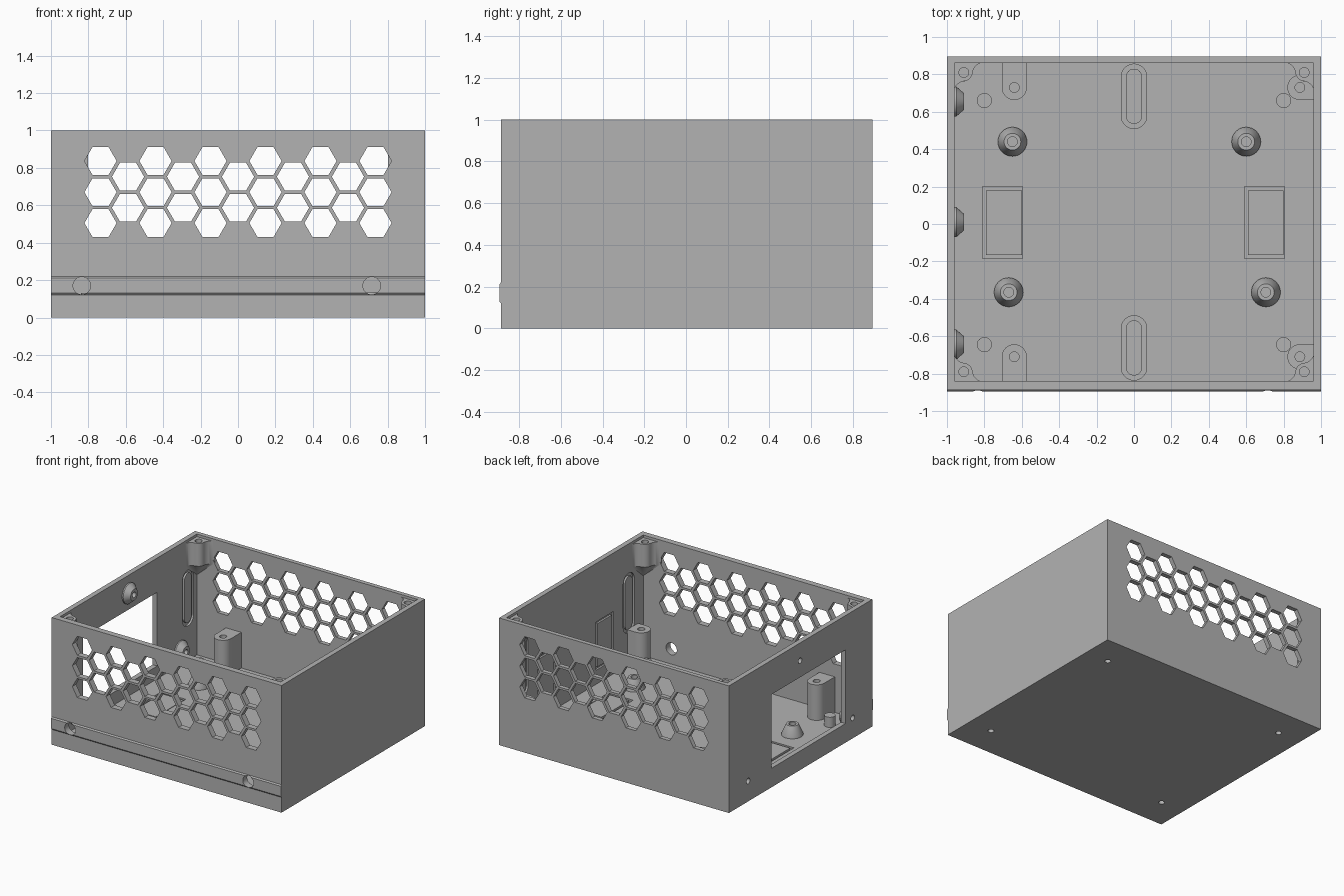
import bpy, bmesh, math
from mathutils import Matrix, Vector

if "Cube" in bpy.data.objects:
    bpy.data.objects.remove(bpy.data.objects["Cube"])

GREY = bpy.data.materials.new("plain grey")
GREY.use_nodes = True
GREY.diffuse_color = (0.45, 0.45, 0.45, 1)
GREY.node_tree.nodes["Principled BSDF"].inputs["Base Color"].default_value = (0.45, 0.45, 0.45, 1)

# Main dimensions
FRONT, BACK = -0.887, 0.895
IN_X, IN_FRONT, IN_BACK, FLOOR = 0.96, -0.84, 0.86, 0.05


def arc(cx, cy, r, a0, a1, n=16):
    """Points on an arc, angles in degrees."""
    return [(cx + r * math.cos(math.radians(a0 + (a1 - a0) * i / n)),
             cy + r * math.sin(math.radians(a0 + (a1 - a0) * i / n))) for i in range(n + 1)]


def circle(cx, cy, r, n=32):
    return arc(cx, cy, r, 0, 360, n)[:-1]


def rect(x0, x1, y0, y1):
    return [(x0, y0), (x1, y0), (x1, y1), (x0, y1)]


def stadium(cx, lo, hi, r):
    return arc(cx, hi - r, r, 0, 180) + arc(cx, lo + r, r, 180, 360)


def prism(bm, pts, axis, lo, hi):
    """Extrude a closed outline along an axis."""
    place = {"x": lambda u, v, w: (w, u, v),
             "y": lambda u, v, w: (u, w, v),
             "z": lambda u, v, w: (u, v, w)}[axis]
    low = [bm.verts.new(place(u, v, lo)) for u, v in pts]
    high = [bm.verts.new(place(u, v, hi)) for u, v in pts]
    bm.faces.new(low)
    bm.faces.new(high)
    for i in range(len(pts)):
        j = (i + 1) % len(pts)
        bm.faces.new((low[i], low[j], high[j], high[i]))
    return low, high


def finish(bm, name):
    bmesh.ops.recalc_face_normals(bm, faces=bm.faces)
    mesh = bpy.data.meshes.new(name)
    bm.to_mesh(mesh)
    bm.free()
    mesh.materials.append(GREY)
    ob = bpy.data.objects.new(name, mesh)
    bpy.context.collection.objects.link(ob)
    return ob


def solid(name, pts, axis, lo, hi):
    bm = bmesh.new()
    prism(bm, pts, axis, lo, hi)
    return finish(bm, name)


def cut(target, cutter):
    """Subtract the cutter from the target and discard it."""
    mod = target.modifiers.new("cut", "BOOLEAN")
    mod.operation, mod.solver, mod.object = "DIFFERENCE", "EXACT", cutter
    bpy.context.view_layer.update()
    graph = bpy.context.evaluated_depsgraph_get()
    mesh = bpy.data.meshes.new_from_object(target.evaluated_get(graph))
    target.modifiers.clear()
    target.data = mesh
    bpy.data.objects.remove(cutter)


def hollow_cone(name, loc, base, tip, hole, height, axis="z"):
    """Conical standoff with a central hole."""
    bm = bmesh.new()
    ring = [(base, -0.005), (base, 0.01), (tip, height), (hole, height), (hole, -0.005)]
    vs = [bm.verts.new((r, 0, z)) for r, z in ring]
    es = [bm.edges.new((vs[i], vs[(i + 1) % len(vs)])) for i in range(len(vs))]
    bmesh.ops.spin(bm, geom=vs + es, cent=(0, 0, 0), axis=(0, 0, 1),
                   angle=math.tau, steps=32)
    bmesh.ops.remove_doubles(bm, verts=bm.verts, dist=0.0001)
    turn = Matrix.Rotation(math.pi / 2, 4, "Y") if axis == "x" else Matrix()
    bmesh.ops.transform(bm, matrix=Matrix.Translation(Vector(loc)) @ turn, verts=bm.verts)
    return finish(bm, name)


# Open box
box = solid("box", rect(-1, 1, FRONT, BACK), "z", 0, 1)
cut(box, solid("cavity", rect(-IN_X, IN_X, IN_FRONT, IN_BACK), "z", FLOOR, 1.2))

# Rail along the front
rail_profile = [(-0.88, 0.12), (FRONT, 0.12), (-0.895, 0.13),
                (-0.895, 0.21), (FRONT, 0.22), (-0.88, 0.22)]
rail = solid("front_rail", rail_profile, "x", -1, 1)

# Honeycomb vents through the front and back walls
bm = bmesh.new()
for col in range(11):
    heights = (0.587, 0.753) if col % 2 else (0.505, 0.67, 0.837)
    for z in heights:
        prism(bm, circle((col - 5) * 0.147, z, 0.086, 6), "y", -1, 1)

# Side opening and its screw holes
SCREWS = [(0.01, 0.86), (0.655, 0.16), (-0.645, 0.16)]
prism(bm, rect(-0.555, 0.367, 0.15, 0.73), "x", -1.1, -0.93)
for y, z in SCREWS:
    prism(bm, circle(y, z, 0.022), "x", -1.1, -0.93)

# Screw holes under the floor
PEGS = [(sx * 0.8, y) for sx in (-1, 1) for y in (-0.645, 0.66)]
for x, y in PEGS:
    prism(bm, circle(x, y, 0.022), "z", -0.1, FLOOR + 0.02)

# Shallow recesses in the floor and side walls
D = 0.015
for y0, y1 in ((-0.835, -0.49), (0.51, 0.855)):
    prism(bm, stadium(0, y0, y1, 0.068), "z", FLOOR - D, FLOOR + 0.01)
for x0, x1 in ((-0.81, -0.595), (0.59, 0.805)):
    prism(bm, rect(x0, x1, -0.185, 0.2), "z", FLOOR - D, FLOOR + 0.01)
for s in (-1, 1):
    prism(bm, stadium(s * 0.66, 0.3, 0.77, 0.07), "x", IN_X - D, IN_X + D)
    prism(bm, rect(s * 0.36 - 0.11, s * 0.36 + 0.11, 0.16, 0.54), "x", IN_X - D, IN_X + D)
prism(bm, stadium(0.75, 0.32, 0.76, 0.07), "x", -IN_X - D, -IN_X + D)
cut(box, finish(bm, "detail_cutter"))

# Raised centres inside the recesses leave a groove around each one
bm = bmesh.new()
for y0, y1 in ((-0.81, -0.515), (0.535, 0.83)):
    prism(bm, stadium(0, y0, y1, 0.043), "z", FLOOR - 0.02, FLOOR)
for x0, x1 in ((-0.79, -0.6), (0.61, 0.8)):
    prism(bm, rect(x0, x1, -0.165, 0.18), "z", FLOOR - 0.02, FLOOR)
for s in (-1, 1):
    prism(bm, stadium(s * 0.66, 0.325, 0.745, 0.045), "x", IN_X, IN_X + 0.02)
    prism(bm, rect(s * 0.36 - 0.09, s * 0.36 + 0.09, 0.18, 0.52), "x", IN_X, IN_X + 0.02)
prism(bm, stadium(0.75, 0.345, 0.735, 0.045), "x", -IN_X - 0.02, -IN_X)
finish(bm, "recess_centres")

# Mounting holes in the front rail
for part in (box, rail):
    bm = bmesh.new()
    for x in (-0.835, 0.715):
        prism(bm, circle(x, 0.17, 0.047), "y", -1, -0.8)
    cut(part, finish(bm, "rail_hole_cutter"))

# Conical standoffs on the floor and on the side wall
for x, y in ((-0.65, 0.44), (0.6, 0.44), (-0.67, -0.365), (0.705, -0.365)):
    hollow_cone("floor_standoff", (x, y, FLOOR), 0.078, 0.045, 0.026, 0.085)
for y, z in SCREWS:
    hollow_cone("wall_standoff", (-IN_X, y, z), 0.08, 0.045, 0.022, 0.05, "x")

# Floor pegs
for x, y in PEGS:
    solid("floor_peg", circle(x, y, 0.04), "z", FLOOR - 0.001, 0.13)

# Round-nosed posts against the walls
R, POST_TOP = 0.067, 0.33
posts = []
for cy, wall, a in ((0.73, IN_BACK + 0.005, 180), (-0.71, IN_FRONT - 0.005, 0)):
    nose = arc(-0.64, cy, R, a, a + 180)
    posts.append((-0.64, cy, nose + [(nose[-1][0], wall), (nose[0][0], wall)]))
    nose = arc(0.887, cy, R, 90, 270)
    posts.append((0.887, cy, nose + [(IN_X + 0.005, nose[-1][1]), (IN_X + 0.005, nose[0][1])]))
for x, y, outline in posts:
    post = solid("post", outline, "z", FLOOR - 0.001, POST_TOP)
    cut(post, solid("post_hole", circle(x, y, 0.026), "z", 0.15, 0.5))

# Lid bosses in the upper corners, tapering into the corner below
boss = ([(0, 0)] + arc(0.16, 0.06, 0.06, 270, 180, 8) + arc(0.05, 0.05, 0.05, 0, 90, 8)
        + arc(0.06, 0.16, 0.06, 270, 180, 8))
for sx in (-1, 1):
    for wall, sy in ((IN_FRONT, 1), (IN_BACK, -1)):
        bm = bmesh.new()
        outline = [(sx * (IN_X + 0.003 - u), wall + sy * (v - 0.003)) for u, v in boss]
        low, high = prism(bm, outline, "z", 0.8, 0.98)
        base = [f for f in bm.faces if all(v in low for v in f.verts)]
        bmesh.ops.delete(bm, geom=base, context="FACES_ONLY")
        tip = bm.verts.new((sx * IN_X, wall, 0.68))
        for i in range(len(low)):
            bm.faces.new((low[i - 1], low[i], tip))
        ob = finish(bm, "lid_boss")
        cut(ob, solid("boss_hole", circle(sx * (IN_X - 0.05), wall + sy * 0.05, 0.026),
                      "z", 0.82, 1.1))

# Smooth the round surfaces, keep the edges sharp
for ob in bpy.context.collection.objects:
    ob.select_set(ob.type == "MESH" and ob.data.materials[:1] == [GREY])
    if ob.select_get():
        bpy.context.view_layer.objects.active = ob
bpy.ops.object.shade_smooth_by_angle(angle=math.radians(30))
